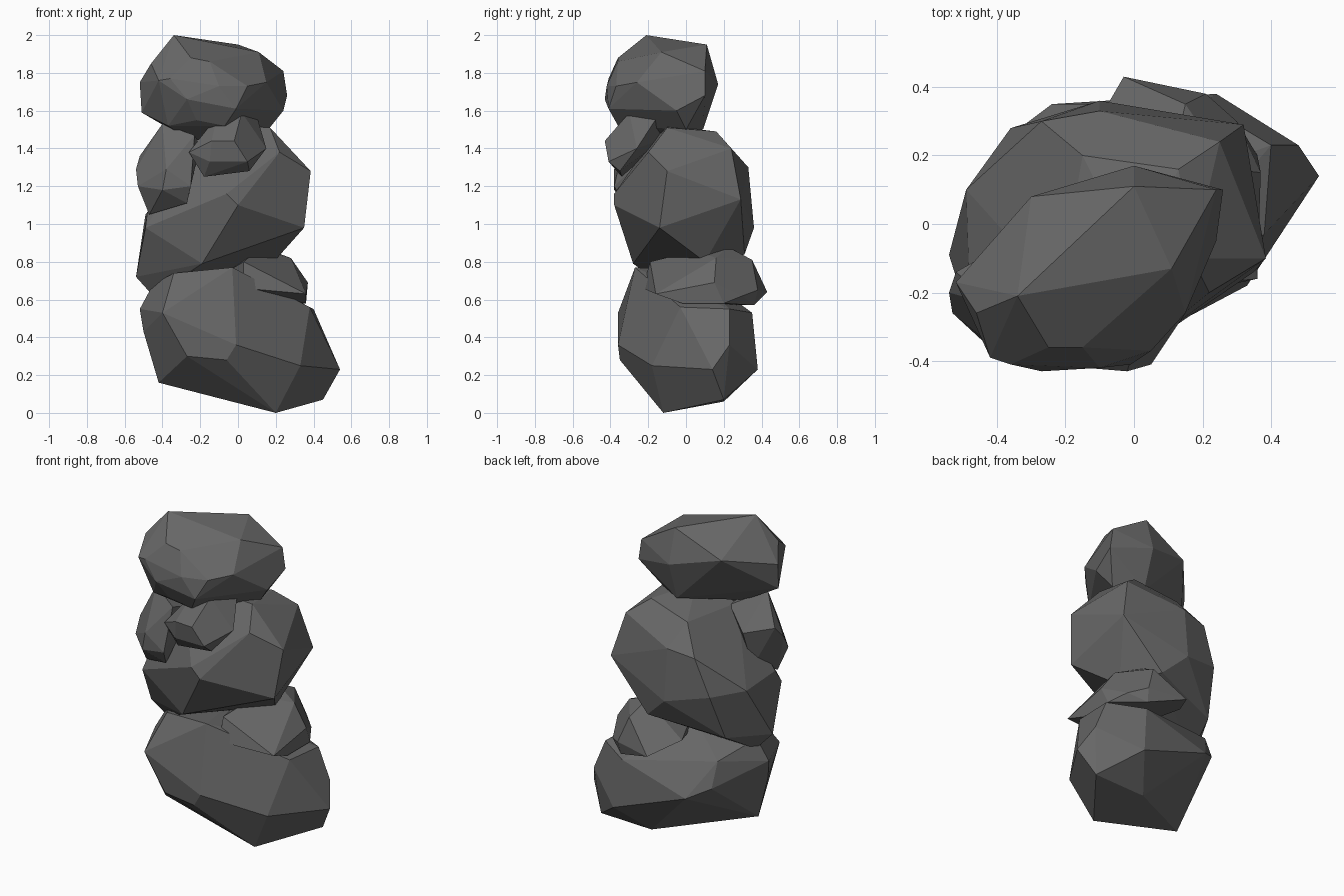
import bpy, bmesh, math

stone = bpy.data.materials.new("dark_stone")
stone.diffuse_color = (.135, .135, .135, 1)


def rock(name, corners):
    """Chiselled stone: the convex hull of its corner points, flat shaded."""
    bm = bmesh.new()
    for c in corners:
        bm.verts.new(c)
    hull = bmesh.ops.convex_hull(bm, input=bm.verts[:])
    loose = {g for g in hull["geom_interior"] + hull["geom_unused"]
             if isinstance(g, bmesh.types.BMVert)}
    bmesh.ops.delete(bm, geom=list(loose), context='VERTS')
    # merge almost flat triangles into broad facets
    bmesh.ops.dissolve_limit(bm, angle_limit=math.radians(8),
                             verts=bm.verts[:], edges=bm.edges[:])
    bmesh.ops.recalc_face_normals(bm, faces=bm.faces[:])
    mesh = bpy.data.meshes.new(name)
    bm.to_mesh(mesh)
    bm.free()
    mesh.materials.append(stone)
    obj = bpy.data.objects.new(name, mesh)
    bpy.context.collection.objects.link(obj)


# Big base stone, leaning out to the right
rock("base_boulder", [
    (.20, -.12, 0), (.45, .20, .07), (.10, .20, .06), (-.42, -.12, .16),
    (.54, .14, .23), (.33, -.18, .25), (.24, .38, .23), (-.27, -.34, .30),
    (-.06, -.35, .28), (-.01, -.36, .36), (.48, .23, .36), (-.24, .35, .40),
    (-.36, .26, .46), (-.50, -.10, .43), (-.40, -.36, .53), (-.52, -.08, .55),
    (.40, .23, .55), (.38, -.03, .56), (.20, .35, .53), (-.36, .20, .61),
    (-.34, -.22, .74), (-.03, -.27, .77), (-.45, -.06, .68), (-.1, .05, .75)])

# Middle stone
rock("middle_boulder", [
    (-.45, -.05, .62), (-.54, -.09, .72), (-.19, -.28, .79), (.19, .1, .80),
    (-.4, .18, .76), (.05, .31, .84), (.35, -.14, .98), (0, -.38, 1.10),
    (-.48, -.2, 1.06), (-.49, -.25, .98), (-.1, .36, .98), (-.36, .28, 1.04),
    (.32, .29, 1.13), (-.49, .1, 1.05), (.385, -.1, 1.28), (-.27, .3, 1.27),
    (-.1, .33, 1.3), (.25, .24, 1.40), (-.15, .2, 1.43), (.13, .16, 1.49),
    (.17, -.1, 1.51), (-.06, -.38, 1.16), (0, -.1, 1.52),
    (.22, -.2, 1.38), (-.22, -.2, 1.42)])

# Top stone
rock("top_boulder", [
    (-.34, -.21, 2.0), (0, .11, 1.95), (.11, -.13, 1.91), (.24, .10, 1.81),
    (.26, .10, 1.68), (.24, -.05, 1.60), (.15, -.26, 1.75), (0, .17, 1.74),
    (-.30, .08, 1.81), (-.46, -.26, 1.85), (-.52, -.17, 1.75),
    (-.51, -.19, 1.59), (-.25, -.36, 1.88), (-.15, -.36, 1.86),
    (-.42, -.39, 1.76), (-.36, -.41, 1.77), (-.27, -.43, 1.66),
    (-.10, -.42, 1.73), (.05, -.37, 1.73), (-.01, -.41, 1.61),
    (-.27, -.2, 1.45), (.16, .0, 1.50), (0, .09, 1.50), (-.22, -.37, 1.55),
    (-.07, -.36, 1.52), (-.37, -.31, 1.52), (-.15, -.2, 1.44)])

# Small wedged stones
rock("left_stone", [
    (-.40, -.24, 1.53), (-.54, -.20, 1.29), (-.53, -.26, 1.20),
    (-.47, -.24, 1.05), (-.27, -.33, 1.11), (-.38, -.38, 1.29),
    (-.40, -.38, 1.18), (-.25, -.38, 1.20), (-.23, -.32, 1.47),
    (-.20, -.15, 1.42), (-.36, -.05, 1.32), (-.52, -.14, 1.36),
    (-.38, -.12, 1.09)])
rock("front_stone", [
    (-.11, -.30, 1.57), (.02, -.30, 1.59), (.10, -.15, 1.57),
    (.15, -.26, 1.40), (.06, -.35, 1.28), (-.18, -.34, 1.25),
    (-.26, -.36, 1.38), (-.15, -.41, 1.33), (.05, -.41, 1.33),
    (-.02, -.43, 1.44), (-.14, -.42, 1.44), (-.05, -.12, 1.45)])
rock("back_stone", [
    (.03, -.23, .66), (.03, -.19, .80), (.10, .05, .86), (.12, .22, .88),
    (.28, .16, .82), (.15, .35, .81), (-.03, .43, .64), (.21, .38, .65),
    (.37, .15, .69), (.36, .20, .58), (.36, -.16, .63), (.36, -.02, .58),
    (.30, .30, .62), (.2, .36, .57), (-.14, .24, .70)])
